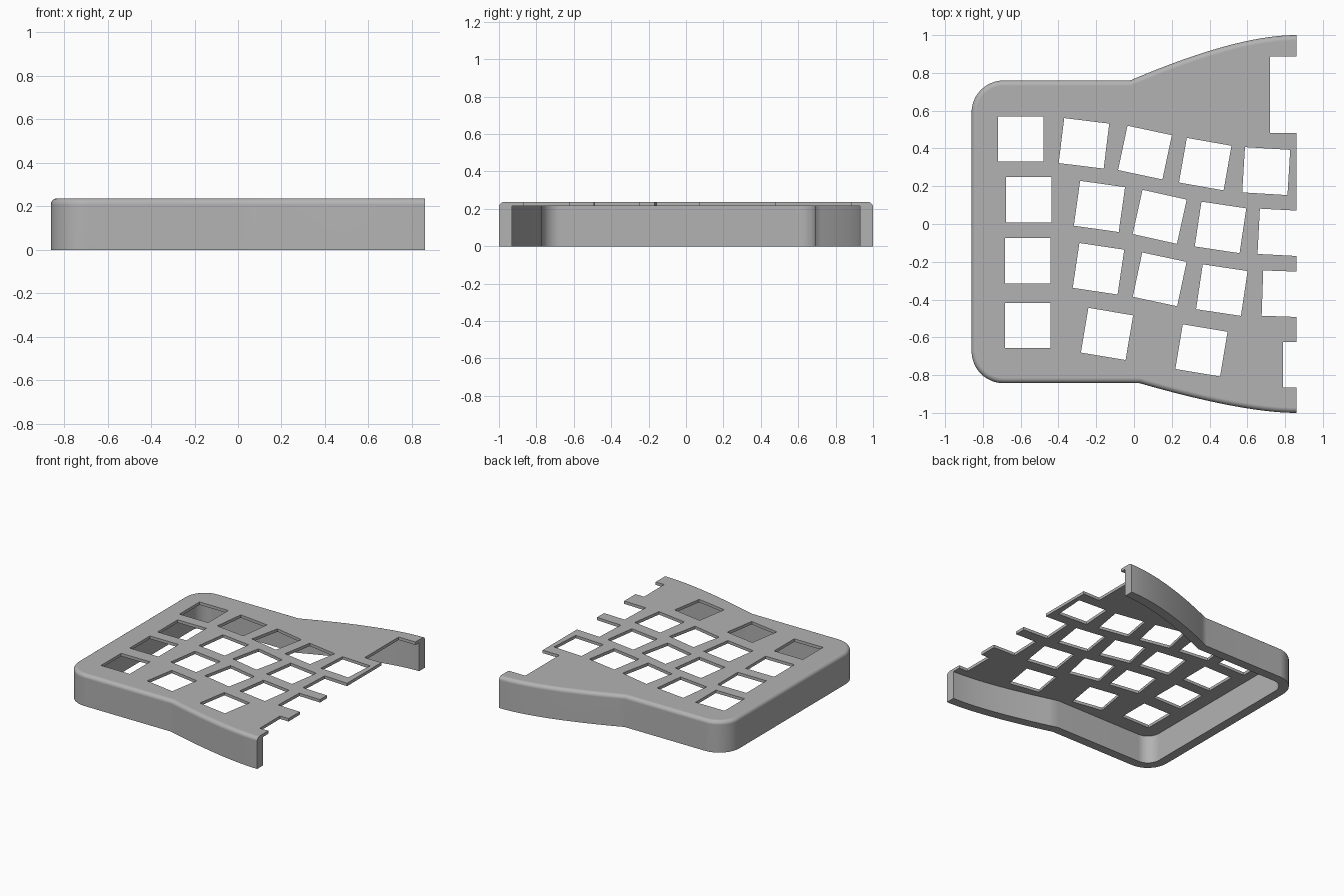
import bpy, bmesh, math
from mathutils import Vector, Matrix

cube = bpy.data.objects.get("Cube")
if cube:
    bpy.data.objects.remove(cube, do_unlink=True)

HEIGHT, PLATE, WALL, FILLET = 0.237, 0.022, 0.07, 0.028
LEFT, OPEN_X = -0.86, 0.86
BACK, FRONT, CORNER = 0.76, -0.843, 0.17


def flare(a, b, c, n=18):
    """Quadratic curve from a to c, pulled toward b."""
    a, b, c = Vector(a), Vector(b), Vector(c)
    return [a.lerp(b, i / n).lerp(b.lerp(c, i / n), i / n) for i in range(n + 1)]


def arc(cx, cy, start, n=12):
    return [Vector((cx + CORNER * math.cos(t), cy + CORNER * math.sin(t)))
            for t in (start + math.pi / 2 * i / n for i in range(n + 1))]


def offset(path, d):
    """Shift an open counter-clockwise path inward with mitred joints."""
    out = []
    for i, p in enumerate(path):
        dirs = []
        if i > 0:
            dirs.append((p - path[i - 1]).normalized())
        if i < len(path) - 1:
            dirs.append((path[i + 1] - p).normalized())
        normals = [Vector((-v.y, v.x)) for v in dirs]
        n = sum(normals, Vector((0, 0))).normalized()
        q = p + n * (d / n.dot(normals[0]))
        if i in (0, len(path) - 1):
            q.x = OPEN_X
        out.append(q)
    return out


def make_object(name, bm):
    bmesh.ops.recalc_face_normals(bm, faces=bm.faces)
    mesh = bpy.data.meshes.new(name)
    bm.to_mesh(mesh)
    bm.free()
    obj = bpy.data.objects.new(name, mesh)
    bpy.context.collection.objects.link(obj)
    return obj


def loft(name, rings):
    """Solid through a stack of (outline, z) rings."""
    bm = bmesh.new()
    loops = [[bm.verts.new((p.x, p.y, z)) for p in pts] for pts, z in rings]
    for lo, hi in zip(loops, loops[1:]):
        for i in range(len(lo)):
            j = (i + 1) % len(lo)
            bm.faces.new((lo[i], lo[j], hi[j], hi[i]))
    bm.faces.new(loops[0])
    bm.faces.new(loops[-1])
    return make_object(name, bm)


def cut(target, cutter):
    cutter.hide_render = True
    mod = target.modifiers.new("cut", 'BOOLEAN')
    mod.operation, mod.solver, mod.object = 'DIFFERENCE', 'EXACT', cutter
    bpy.context.view_layer.objects.active = target
    bpy.ops.object.modifier_apply(modifier=mod.name)
    bpy.data.objects.remove(cutter, do_unlink=True)


# Outline, from the open back end round the closed side to the open front end
outline = flare((-0.02, BACK), (0.54, 1.0), (OPEN_X, 1.0))[::-1]
outline += arc(LEFT + CORNER, BACK - CORNER, math.pi / 2)
outline += arc(LEFT + CORNER, FRONT + CORNER, math.pi)
outline += flare((0.03, FRONT), (0.58, -1.0), (OPEN_X, -1.0))

# Case body with rounded top rim
rings = [(outline, 0)]
for k in range(7):
    t = math.pi / 2 * k / 6
    rings.append((offset(outline, FILLET * (1 - math.cos(t))),
                  HEIGHT - FILLET * (1 - math.sin(t))))
case = loft("keyboard_case", rings)

# Hollow inside, open below and at the right-hand end
inner = offset(outline, WALL)
inner = [Vector((1.1, inner[0].y))] + inner + [Vector((1.1, inner[-1].y))]
cut(case, loft("cavity_cutter", [(inner, -0.1), (inner, HEIGHT - PLATE)]))

# Key openings: centre x, centre y, turn in degrees
KEYS = [
    (-0.60, 0.45, 0), (-0.557, 0.128, 0), (-0.563, -0.195, 0), (-0.563, -0.537, 0),
    (-0.265, 0.427, -7), (-0.183, 0.093, -8), (-0.188, -0.237, -8.5), (-0.143, -0.582, -9.5),
    (0.058, 0.378, -12), (0.136, 0.038, -12.5), (0.136, -0.293, -12),
    (0.377, 0.317, -10), (0.458, -0.018, -8.5), (0.465, -0.35, -8.5), (0.357, -0.669, -9.5),
    (0.70, 0.28, -3.5), (0.78, -0.045, -3), (0.80, -0.37, -2), (0.908, -0.746, 0),
]
bm = bmesh.new()


def add_box(x, y, w, d, turn=0):
    m = (Matrix.Translation((x, y, HEIGHT)) @ Matrix.Rotation(math.radians(turn), 4, 'Z')
         @ Matrix.Diagonal((w, d, 0.1, 1)))
    bmesh.ops.create_cube(bm, size=1, matrix=m)


for x, y, turn in KEYS:
    add_box(x, y, 0.24, 0.24, turn)
# Wide notch for the controller
add_box(0.87, 0.683, 0.30, 0.405)
cut(case, make_object("opening_cutter", bm))

# Grey plastic
grey = bpy.data.materials.new("grey_plastic")
grey.use_nodes = True
color = (0.45, 0.45, 0.45, 1)
grey.diffuse_color = color
grey.node_tree.nodes["Principled BSDF"].inputs["Base Color"].default_value = color
case.data.materials.clear()
case.data.materials.append(grey)

# Smooth curves, crisp edges
bpy.ops.object.select_all(action='DESELECT')
case.select_set(True)
bpy.context.view_layer.objects.active = case
bpy.ops.object.shade_smooth_by_angle(angle=math.radians(30))
weighted = case.modifiers.new("weighted_normals", 'WEIGHTED_NORMAL')
weighted.keep_sharp = True
